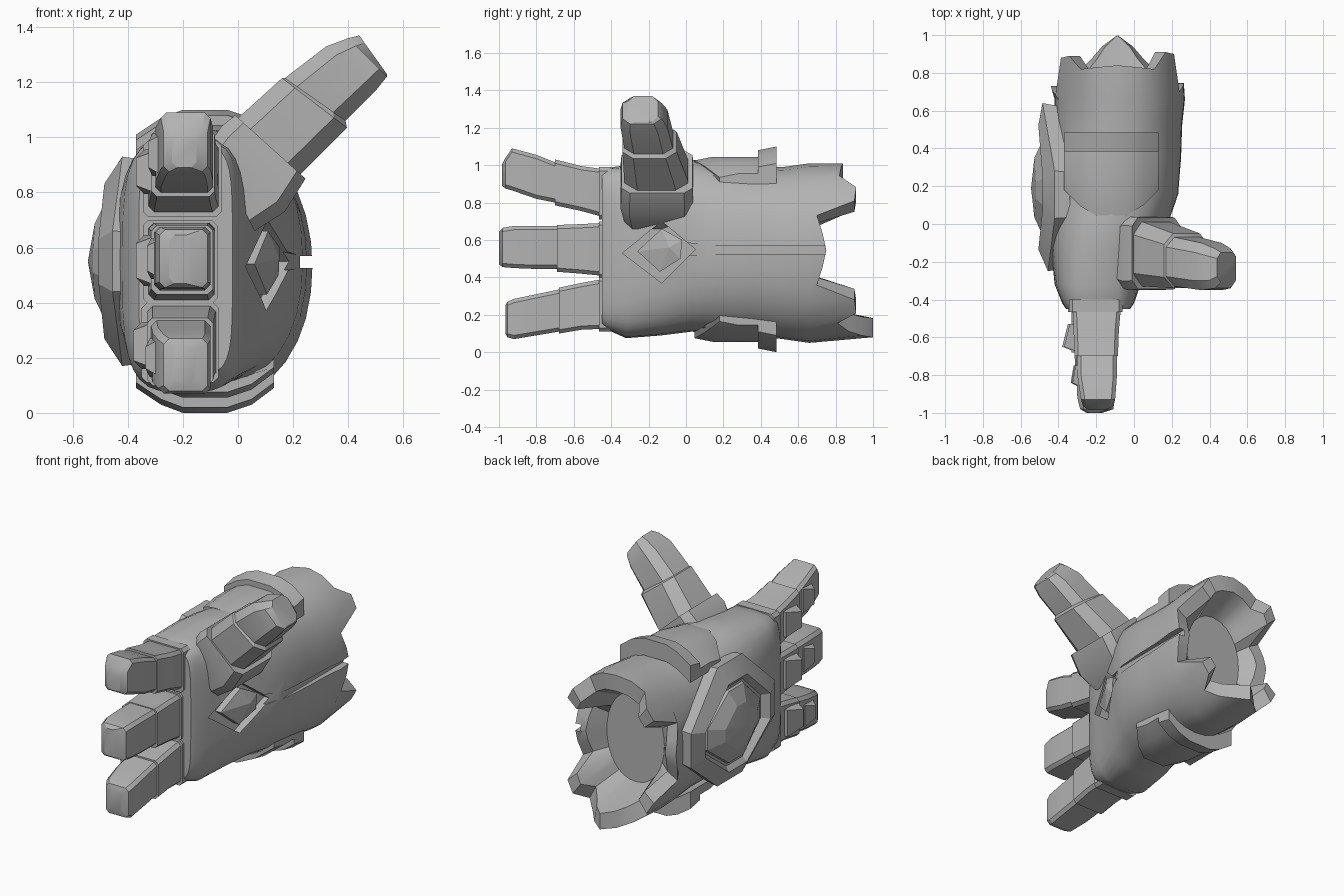
import bpy, bmesh, math
from mathutils import Vector

if "Cube" in bpy.data.objects:
    bpy.data.objects.remove(bpy.data.objects["Cube"])

grey = bpy.data.materials.new("grey")
grey.diffuse_color = (0.45, 0.45, 0.45, 1)
grey.use_nodes = True
grey.node_tree.nodes["Principled BSDF"].inputs["Base Color"].default_value = grey.diffuse_color


def finish(ob, angle=30):
    bpy.ops.object.select_all(action='DESELECT')
    ob.select_set(True)
    bpy.context.view_layer.objects.active = ob
    bpy.ops.object.shade_smooth_by_angle(angle=math.radians(angle))


def loft(name, rings, angle=30, smooth=True):
    """Skin a list of equal-length rings and cap both ends."""
    bm = bmesh.new()
    vr = [[bm.verts.new(p) for p in r] for r in rings]
    n = len(rings[0])
    for a, b in zip(vr, vr[1:]):
        for i in range(n):
            j = (i + 1) % n
            bm.faces.new((a[i], a[j], b[j], b[i]))
    bm.faces.new(vr[0])
    bm.faces.new(vr[-1])
    bmesh.ops.remove_doubles(bm, verts=bm.verts, dist=1e-4)
    bmesh.ops.recalc_face_normals(bm, faces=bm.faces)
    me = bpy.data.meshes.new(name)
    bm.to_mesh(me)
    bm.free()
    me.materials.append(grey)
    ob = bpy.data.objects.new(name, me)
    bpy.context.collection.objects.link(ob)
    if smooth:
        finish(ob, angle)
    return ob


def chamfered(a0, a1, b0, b1, c):
    c = min(c, (a1 - a0) / 3, (b1 - b0) / 3)
    return [(a0 + c, b0), (a1 - c, b0), (a1, b0 + c), (a1, b1 - c),
            (a1 - c, b1), (a0 + c, b1), (a0, b1 - c), (a0, b0 + c)]


# Hand and forearm shell: y, left x, right x, bottom z, top z, squareness
STATIONS = [(-.45, -.36, -.02, .14, .97, 5), (-.42, -.38, .0, .12, .985, 5),
            (-.32, -.42, .035, .075, 1.0, 3.6), (-.13, -.44, .11, .09, 1.02, 2.9),
            (.03, -.44, .19, .11, 1.03, 2.5), (.16, -.43, .235, .10, 1.01, 2.3),
            (.35, -.42, .25, .09, .99, 2.2), (.52, -.42, .255, .07, .99, 2.2),
            (.66, -.42, .27, .05, 1.01, 2.1)]
# Jagged rear crown: angle and end y for half a turn, mirrored left to right
HALF = [(-90, 1.0), (-78, .94), (-68, .87), (-56, .81), (-45, .91), (-33, .90),
        (-22, .70), (-10, .73), (0, .75), (10, .73), (22, .70), (33, .90),
        (45, .91), (58, .82), (74, .83), (90, .84)]
CROWN = HALF + [(180 - a, y - .02 * (abs(a) < 50)) for a, y in HALF[-2:0:-1]]


def shell_ring(y, x0, x1, z0, z1, n, scale=1):
    out = []
    for a, end in CROWN:
        c, s = math.cos(math.radians(a)), math.sin(math.radians(a))
        px = math.copysign(abs(c) ** (2 / n), c) * (x1 - x0) / 2 * scale
        pz = math.copysign(abs(s) ** (2 / n), s) * (z1 - z0) / 2 * scale
        out.append(((x0 + x1) / 2 + px, end if y is None else y, (z0 + z1) / 2 + pz))
    return out


rings = [shell_ring(*s) for s in STATIONS]
rings += [shell_ring(None, -.44, .265, .08, 1.01, 2.15),
          shell_ring(None, -.44, .265, .08, 1.01, 2.15, .78),
          shell_ring(.64, -.43, .25, .06, 1.01, 2.1, .60)]
shell = loft("forearm_shell", rings, smooth=False)


# Side groove and diamond recess cut into the shell
def cut(name, pts):
    cutter = loft(name, [[(f, y, z) for f, y, z in pts], [(.7, y, z) for f, y, z in pts]],
                  smooth=False)
    mod = shell.modifiers.new(name, 'BOOLEAN')
    mod.operation, mod.object, mod.solver = 'DIFFERENCE', cutter, 'EXACT'
    bpy.context.view_layer.objects.active = shell
    bpy.ops.object.modifier_apply(modifier=name)
    bpy.data.objects.remove(cutter)


cut("groove_cutter", [(.14, -.03, .515), (.225, .12, .525), (.225, .9, .525),
                      (.225, .9, .57), (.225, .12, .57), (.14, -.03, .59)])
cut("diamond_cutter", [(-.01, -.34, .53), (.06, -.13, .37), (.15, .05, .55), (.06, -.13, .70)])
finish(shell)

# Faceted gem in the diamond recess
GEM = [(-.26, .54), (-.14, .43), (-.03, .50), (-.02, .60), (-.13, .66)]
loft("side_gem", [[(.02 + .38 * (y + .26), y, z) for y, z in GEM],
                  [(.06 + .38 * (y + .26), y, z) for y, z in GEM],
                  [(.15, -.09, .56)] * 5], 5)

# Fingers: stations of y, x0, x1, z0, z1
FINGERS = {
    "upper_finger": [(-.40, -.31, -.08, .73, .96), (-.45, -.325, -.07, .725, .98),
                     (-.56, -.32, -.08, .755, .995), (-.70, -.315, -.085, .785, 1.03),
                     (-.70, -.30, -.09, .80, 1.015), (-.80, -.30, -.09, .82, 1.055),
                     (-.93, -.28, -.10, .865, 1.09), (-.965, -.27, -.11, .875, 1.04),
                     (-.985, -.24, -.15, .89, 1.0)],
    "middle_finger": [(-.40, -.32, -.09, .41, .68), (-.46, -.325, -.085, .41, .69),
                      (-.56, -.32, -.09, .42, .685), (-.69, -.315, -.09, .43, .68),
                      (-.69, -.305, -.10, .445, .675), (-.80, -.305, -.10, .445, .675),
                      (-.92, -.30, -.10, .45, .675), (-.98, -.285, -.11, .455, .665),
                      (-1.0, -.25, -.17, .47, .645)],
    "lower_finger": [(-.40, -.32, -.08, .13, .39), (-.45, -.33, -.08, .125, .39),
                     (-.56, -.33, -.085, .12, .37), (-.68, -.33, -.09, .10, .345),
                     (-.68, -.315, -.10, .11, .335), (-.80, -.31, -.10, .09, .31),
                     (-.92, -.29, -.10, .07, .285), (-.955, -.27, -.11, .08, .27),
                     (-.965, -.24, -.15, .10, .25)]}
for name, st in FINGERS.items():
    loft(name, [[(x, s[0], z) for x, z in chamfered(*s[1:], .02)] for s in st], 25)
    # Socket collar around the finger root
    y, x0, x1, z0, z1 = st[1]
    loft(name + "_collar", [[(x, yy, z) for x, z in
                             chamfered(x0 - .02, x1 + .01, z0 - .015, z1 + .01, .02)]
                            for yy in (-.40, -.465)])
    # Knuckle guards on the back of the finger
    for k, (ya, yb, out) in enumerate([(-.53, -.68, .05), (-.75, -.87, .025)]):
        s = min(st, key=lambda q: abs(q[0] - (ya + yb) / 2))
        a, b, x = s[3] + .04, s[4] - .04, s[1]
        loft(f"{name}_knuckle_{k}",
             [[(x + .03, ya, a), (x + .03, yb, a), (x + .03, yb, b), (x + .03, ya, b)],
              [(x - out * .4, ya, a), (x - out, yb + .03, a + .03),
               (x - out, yb + .03, b - .03), (x - out * .4, ya, b)]])


# Thumb: upper point, lower point (x, z), front and back y
def thumb_ring(top, low, y0, y1, c=.2):
    t, l = Vector(top), Vector(low)
    pts = []
    for u, v in chamfered(0, 1, 0, 1, c):
        p = t.lerp(l, u)
        pts.append((p.x, y0 + (y1 - y0) * v, p.y))
    return pts


loft("thumb", [thumb_ring(*r) for r in [
    ((-.06, 1.0), (.14, .78), -.32, .02), ((.0, 1.07), (.24, .88), -.33, .01),
    ((.16, 1.215), (.395, 1.035), -.34, -.05), ((.17, 1.215), (.39, 1.06), -.33, -.07),
    ((.32, 1.33), (.50, 1.17), -.35, -.10), ((.40, 1.36), (.54, 1.22), -.34, -.13),
    ((.44, 1.37), (.54, 1.23), -.31, -.15)]], 25)
loft("thumb_cuff", [thumb_ring(*r, .12) for r in [
    ((-.10, .98), (.06, .66), -.33, .02), ((-.06, 1.04), (.17, .73), -.35, .04),
    ((-.01, 1.08), (.245, .85), -.345, .035), ((.0, 1.06), (.23, .86), -.32, .01)]])

# Curved bands above and below the forearm, with a raised rear lip
ARC = [(-.37, .97), (-.28, 1.03), (-.2, 1.06), (-.04, 1.06), (.05, 1.03), (.13, .97)]


def band(name, y_front, y_back, rise, sign):
    def section(y, up):
        pts = [(x, z + up) for x, z in ARC] + [(x, z - .07) for x, z in reversed(ARC)]
        return [(x, y(x), .55 + sign * (z - .55)) for x, z in pts]
    loft(name, [section(y_front, rise - .02), section(lambda x: y_front(x) + .1, rise),
                section(lambda x: y_back, rise)])


for label, sign in (("top", 1), ("bottom", -1)):
    band(label + "_band", lambda x: .03 + 2.4 * (x + .12) ** 2, .42, -.015, sign)
    band(label + "_band_lip", lambda x: .385, .485, .04, sign)

# Shield on the back of the hand with a framed gem
OCT = [(-.25, .66), (.03, .93), (.28, .93), (.64, .66), (.64, .44), (.28, .17), (.03, .17), (-.25, .44)]


def shield_ring(s, x, bow, lean=0):
    return [(x + bow * abs(z - .55) / .38 - lean * max(0, y - .28), .19 + (y - .19) * s,
             .55 + (z - .55) * s) for y, z in OCT]


loft("shield_frame", [shield_ring(.88, -.34, 0), shield_ring(.97, -.40, .06, .08),
                      shield_ring(1, -.47, .05, .08), shield_ring(.74, -.515, .03),
                      shield_ring(.66, -.46, .0)], 20)
loft("shield_gem", [shield_ring(.64, -.44, 0), shield_ring(.60, -.475, 0),
                    shield_ring(.36, -.53, .01), shield_ring(.0, -.545, 0)], 5)
